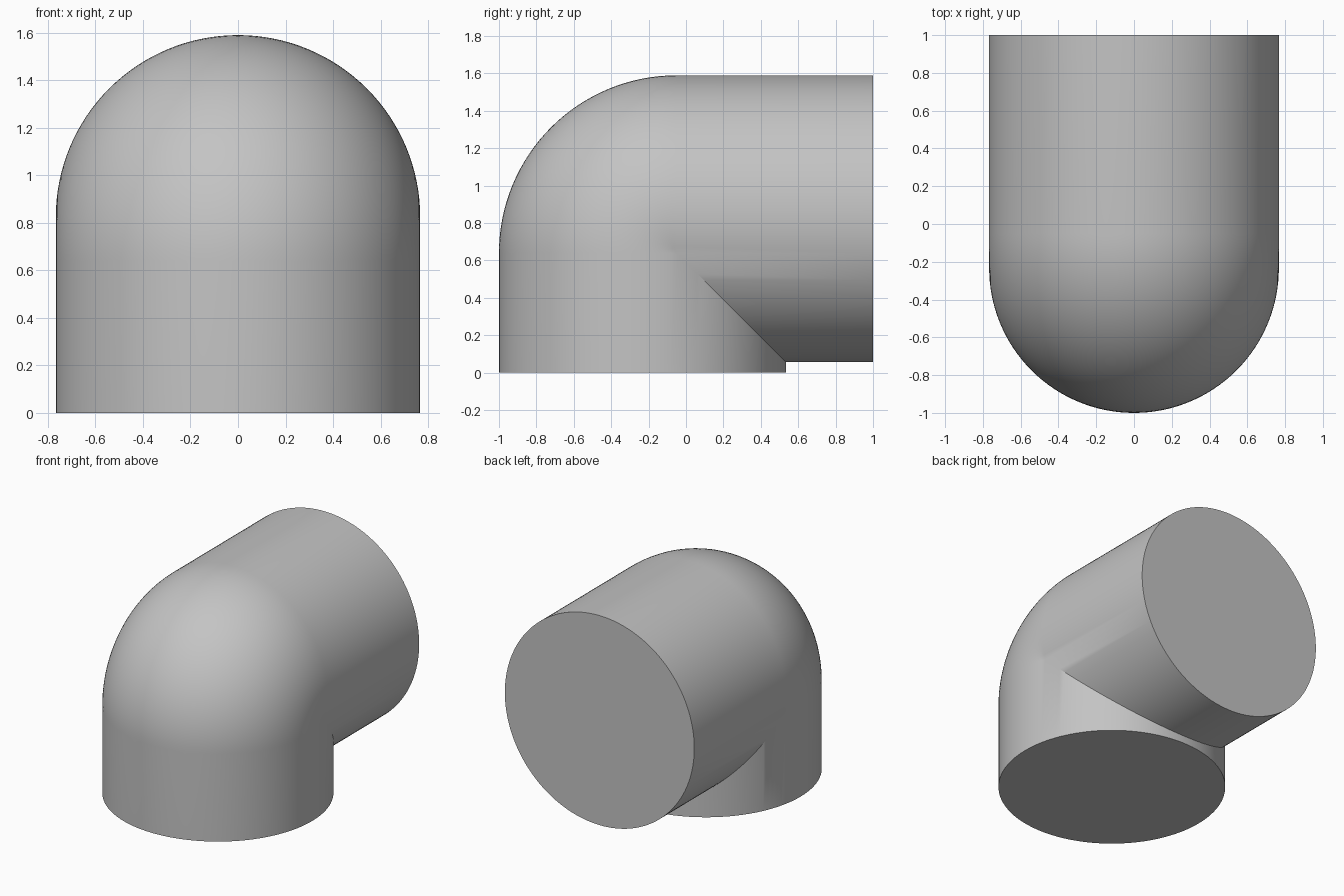
import bpy
import bmesh
from math import sin, cos, pi, radians

default = bpy.data.objects.get("Cube")
if default:
    bpy.data.objects.remove(default, do_unlink=True)

RADIUS = 0.767            # pipe radius
BEND = 0.183              # radius of the bend along the pipe axis
PIVOT_Y, PIVOT_Z = -0.05, 0.64
BACK = 1.0                # y of the rear opening
SIDES, STEPS = 128, 32

# One plain grey for the whole fitting
grey = bpy.data.materials.new("plain_grey")
grey.use_nodes = True
colour = (0.55, 0.55, 0.55, 1)
grey.diffuse_color = colour
grey.node_tree.nodes["Principled BSDF"].inputs["Base Color"].default_value = colour


def section(bm, place):
    """Add one ring; place maps the distance from the pivot to (y, z)."""
    ring = []
    for i in range(SIDES):
        a = 2 * pi * i / SIDES
        reach = BEND + RADIUS * cos(a)
        y, z = place(reach)
        ring.append(bm.verts.new((RADIUS * sin(a), y, z)))
    return ring


def bend_point(reach, a):
    """Outer side sweeps round the pivot, inner side meets in a mitre."""
    if reach <= 0:
        return PIVOT_Y - reach, PIVOT_Z + reach
    return PIVOT_Y - reach * cos(a), PIVOT_Z + reach * sin(a)


bm = bmesh.new()

# Bottom opening, bend, rear opening
rings = [section(bm, lambda r: (PIVOT_Y - r, 0))]
for k in range(STEPS + 1):
    angle = pi / 2 * k / STEPS
    rings.append(section(bm, lambda r: bend_point(r, angle)))
rings.append(section(bm, lambda r: (BACK, PIVOT_Z + r)))

# Skin between the rings and flat end caps
for low, high in zip(rings, rings[1:]):
    for i in range(SIDES):
        j = (i + 1) % SIDES
        bm.faces.new((low[i], low[j], high[j], high[i]))
bm.faces.new(rings[0])
bm.faces.new(rings[-1])

# Merge the collapsed rings along the mitre
bmesh.ops.remove_doubles(bm, verts=bm.verts, dist=0.00001)
bmesh.ops.recalc_face_normals(bm, faces=bm.faces)

mesh = bpy.data.meshes.new("pipe_elbow")
bm.to_mesh(mesh)
bm.free()
mesh.materials.append(grey)
elbow = bpy.data.objects.new("pipe_elbow", mesh)
bpy.context.collection.objects.link(elbow)

# Smooth walls with sharp rims and mitre
bpy.ops.object.select_all(action="DESELECT")
elbow.select_set(True)
bpy.context.view_layer.objects.active = elbow
bpy.ops.object.shade_smooth_by_angle(angle=radians(30))
